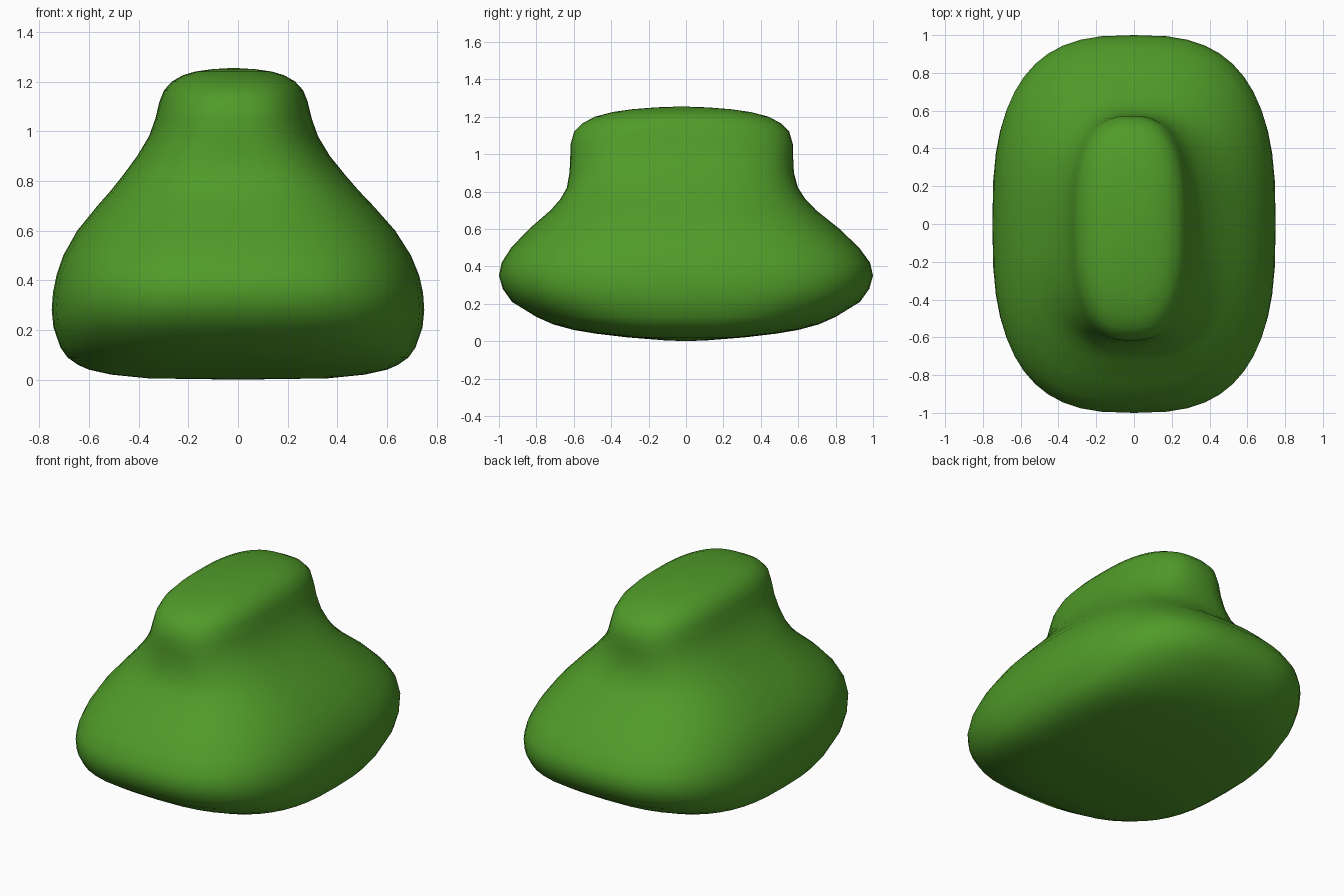
import bpy, bmesh, math

if "Cube" in bpy.data.objects:
    bpy.data.objects.remove(bpy.data.objects["Cube"])

SEG = 48
# Level profile: z, half width x, half depth y
LEVELS = [
    (0.005, 0.36, 0.12), (0.02, 0.51, 0.31), (0.04, 0.60, 0.48),
    (0.06, 0.645, 0.60), (0.09, 0.687, 0.71), (0.13, 0.715, 0.80),
    (0.21, 0.743, 0.93), (0.28, 0.75, 0.98), (0.35, 0.745, 1.0),
    (0.42, 0.73, 0.985), (0.50, 0.70, 0.93), (0.60, 0.64, 0.83),
    (0.70, 0.555, 0.71), (0.76, 0.50, 0.655), (0.82, 0.45, 0.618),
    (0.90, 0.388, 0.60), (0.98, 0.34, 0.596), (1.05, 0.315, 0.595),
    (1.12, 0.298, 0.575), (1.165, 0.28, 0.53), (1.20, 0.248, 0.465),
    (1.225, 0.205, 0.37), (1.24, 0.155, 0.265), (1.25, 0.085, 0.14),
]


def rounded(t, power):
    return math.copysign(abs(t) ** (2 / power), t)


# Body: stacked rounded-rectangle rings, with the neck slightly off centre
bm = bmesh.new()
rings = []
for z, hx, hy in LEVELS:
    shift = min(max((z - 0.4) / 0.5, 0), 1)
    power = 2.8 - 0.2 * shift
    rings.append([
        bm.verts.new((
            hx * rounded(math.cos(a), power) - 0.018 * shift,
            hy * rounded(math.sin(a), power) - 0.023 * shift,
            z))
        for a in (2 * math.pi * i / SEG for i in range(SEG))])

for low, high in zip(rings, rings[1:]):
    for i in range(SEG):
        j = (i + 1) % SEG
        bm.faces.new((low[i], low[j], high[j], high[i]))

# Closed bottom and crown
bottom = bm.verts.new((0, 0, 0))
crown = bm.verts.new((-0.018, -0.023, 1.255))
for i in range(SEG):
    j = (i + 1) % SEG
    bm.faces.new((bottom, rings[0][j], rings[0][i]))
    bm.faces.new((crown, rings[-1][i], rings[-1][j]))

for f in bm.faces:
    f.smooth = True
mesh = bpy.data.meshes.new("body")
bm.to_mesh(mesh)
bm.free()
body = bpy.data.objects.new("body", mesh)
bpy.context.collection.objects.link(body)

# Green surface
green = bpy.data.materials.new("green")
green.diffuse_color = (0.08, 0.33, 0.022, 1)
green.use_nodes = True
green.node_tree.nodes["Principled BSDF"].inputs["Base Color"].default_value = green.diffuse_color
mesh.materials.append(green)
